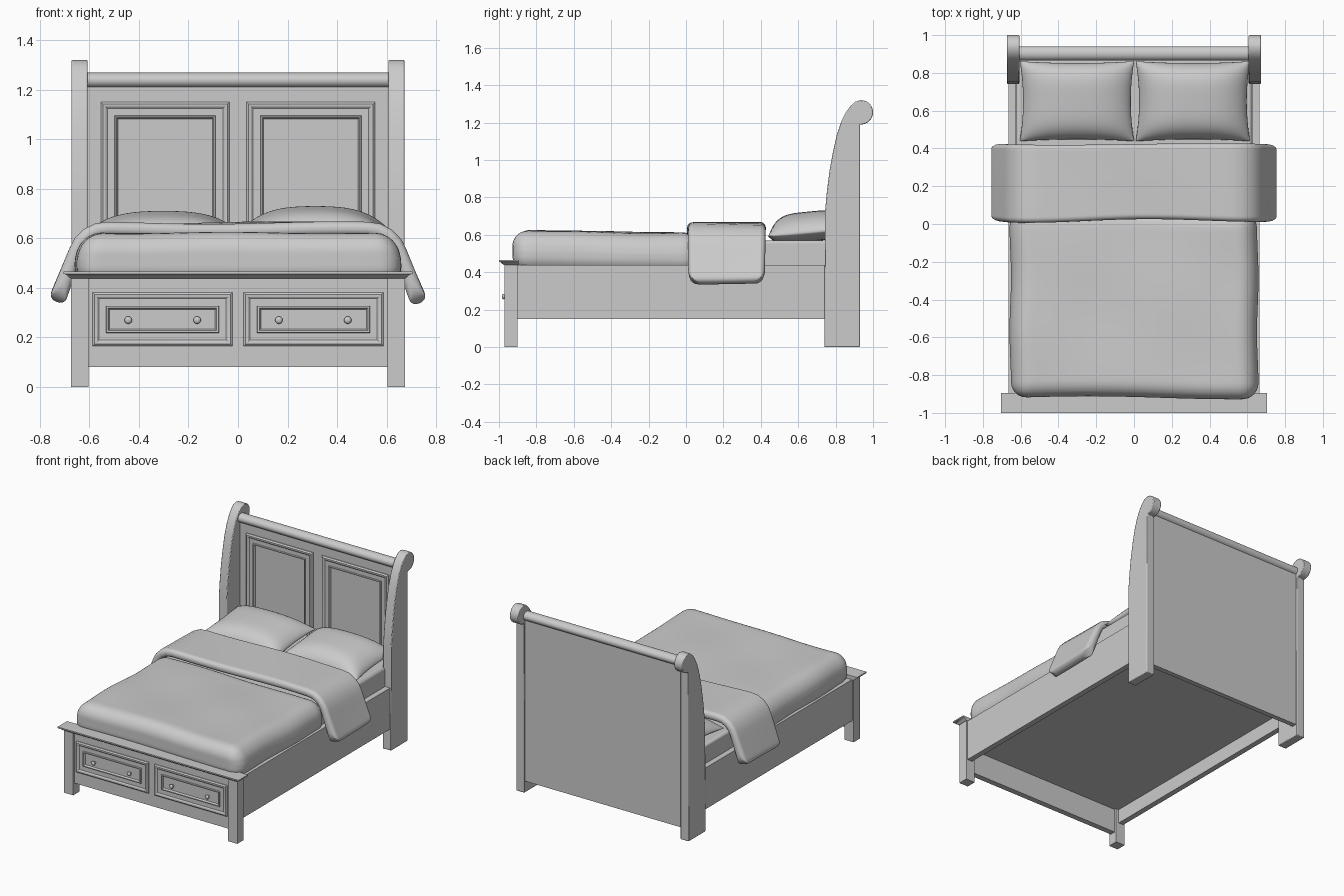
import bpy, bmesh, math
from math import sin, cos, pi
from mathutils import Vector

cube = bpy.data.objects.get("Cube")
if cube:
    bpy.data.objects.remove(cube, do_unlink=True)

GREY = (0.6, 0.6, 0.6, 1)
mat = bpy.data.materials.new("pale grey")
mat.use_nodes = True
mat.diffuse_color = GREY
mat.node_tree.nodes["Principled BSDF"].inputs["Base Color"].default_value = GREY


def finish(name, bm, angle=35, bevel=0):
    bmesh.ops.recalc_face_normals(bm, faces=bm.faces)
    mesh = bpy.data.meshes.new(name)
    bm.to_mesh(mesh)
    bm.free()
    mesh.materials.append(mat)
    mesh.shade_smooth()
    mesh.set_sharp_from_angle(angle=math.radians(angle))
    obj = bpy.data.objects.new(name, mesh)
    bpy.context.collection.objects.link(obj)
    if bevel:
        mod = obj.modifiers.new("Bevel", "BEVEL")
        mod.width, mod.segments, mod.limit_method = bevel, 2, "ANGLE"
    return obj


def loft(name, rings, **options):
    """Bridge matching rings of points and cap both ends."""
    bm = bmesh.new()
    loops = [[bm.verts.new(p) for p in ring] for ring in rings]
    for a, b in zip(loops, loops[1:]):
        for i in range(len(a)):
            j = (i + 1) % len(a)
            bm.faces.new((a[i], a[j], b[j], b[i]))
    bm.faces.new(loops[0])
    bm.faces.new(loops[-1])
    return finish(name, bm, **options)


def corners(a0, a1, b0, b1):
    return [(a0, b0), (a1, b0), (a1, b1), (a0, b1)]


def box(name, x0, x1, y0, y1, z0, z1, **options):
    return loft(name, [[(x, y, z) for x, y in corners(x0, x1, y0, y1)] for z in (z0, z1)], **options)


def moulded_panel(name, x0, x1, z0, z1, y, steps):
    """Nested rectangles, each step giving an inset and a height off the wall."""
    loft(name, [[(x, y - h, z) for x, z in corners(x0 + d, x1 - d, z0 + d, z1 - d)] for d, h in steps], angle=20)


def soft(name, cuts, shape):
    """Reshape a dense cube, with points packed towards its edges."""
    bm = bmesh.new()
    bmesh.ops.create_cube(bm, size=2)
    bmesh.ops.subdivide_edges(bm, edges=bm.edges[:], cuts=cuts, use_grid_fill=True)
    for v in bm.verts:
        v.co = shape(*(sin(c * pi / 2) for c in v.co))
    bmesh.ops.remove_doubles(bm, verts=bm.verts, dist=0.0005)
    return finish(name, bm, angle=70)


def rounded(p, half, r):
    """Pull a point of a box onto the same box with rounded edges."""
    p = Vector(p)
    core = Vector([max(-(h - r), min(h - r, c)) for c, h in zip(p, half)])
    d = p - core
    return core + d.normalized() * r if d.length > 0 else p


# Headboard: scrolled posts
scroll = [(0.935 + 0.065 * cos(a), 1.255 + 0.065 * sin(a))
          for a in [math.radians(-95 + 185 * i / 18) for i in range(19)]]
post_profile = [(0.74, 0), (0.93, 0), (0.93, 1.19)] + scroll[1:] + [
    (0.905, 1.312), (0.88, 1.29), (0.855, 1.255), (0.83, 1.205), (0.805, 1.13),
    (0.785, 1.04), (0.767, 0.94), (0.753, 0.83), (0.743, 0.72)]
for side, s in (("left", 1), ("right", -1)):
    loft(f"{side}_headboard_post", [[(s * x, y, z) for y, z in post_profile] for x in (0.607, 0.672)],
         bevel=0.005)

# Headboard: board, rolled top rail and framed panels
box("headboard", -0.61, 0.61, 0.887, 0.922, 0.08, 1.235)
circle = [(cos(2 * pi * i / 32), sin(2 * pi * i / 32)) for i in range(32)]
loft("headboard_top_rail", [[(x, 0.903 + 0.037 * c, 1.238 + 0.031 * s) for c, s in circle]
                            for x in (-0.61, 0.61)])
frame_steps = [(0, -0.005), (0, 0.006), (0.008, 0.014), (0.018, 0.012), (0.026, 0.006),
               (0.055, 0.006), (0.057, 0.015), (0.063, 0.015), (0.068, 0.002)]
for side, s in (("left", 1), ("right", -1)):
    x0, x1 = sorted((s * 0.035, s * 0.553))
    moulded_panel(f"{side}_headboard_panel", x0, x1, 0.3, 1.15, 0.887, frame_steps)

# Footboard: legs, board and flared cap
for side, s in (("left", 1), ("right", -1)):
    x0, x1 = sorted((s * 0.603, s * 0.674))
    box(f"{side}_front_leg", x0, x1, -0.97, -0.9, 0, 0.445)
box("footboard", -0.61, 0.61, -0.955, -0.915, 0.08, 0.445)
cap_steps = [(0.674, -0.972, 0.438), (0.682, -0.98, 0.443), (0.69, -0.99, 0.452),
             (0.704, -1, 0.457), (0.704, -1, 0.466)]
loft("footboard_cap", [[(x, y, z) for x, y in corners(-w, w, front, -0.895)]
                       for w, front, z in cap_steps])

# Drawer fronts and round knobs
drawer_steps = [(0, -0.005), (0, 0.006), (0.008, 0.013), (0.018, 0.011), (0.025, 0.006),
                (0.054, 0.006), (0.056, 0.014), (0.063, 0.014), (0.069, 0.002)]
knob_steps = [(0.007, -0.955), (0.007, -0.969), (0.014, -0.973), (0.015, -0.978),
              (0.011, -0.983), (0.004, -0.985)]
for side, s in (("left", 1), ("right", -1)):
    x0, x1 = sorted((s * 0.023, s * 0.587))
    moulded_panel(f"{side}_drawer_front", x0, x1, 0.165, 0.382, -0.955, drawer_steps)
    for place, x in (("inner", 0.165), ("outer", 0.443)):
        loft(f"{side}_{place}_knob", [[(s * x + r * a, y, 0.27 + r * b) for a, b in circle]
                                      for r, y in knob_steps], angle=60)

# Side rails and the base under the mattress
for side, s in (("left", 1), ("right", -1)):
    x0, x1 = sorted((s * 0.625, s * 0.664))
    box(f"{side}_side_rail", x0, x1, -0.91, 0.76, 0.15, 0.44)
box("bed_base", -0.63, 0.63, -0.92, 0.89, 0.25, 0.42)
box("mattress", -0.623, 0.623, -0.85, 0.875, 0.41, 0.57, bevel=0.015)


# Duvet: a rounded slab, wider at the bottom, with faint ripples
def duvet_shape(u, v, w):
    half = (0.655, 0.495, 0.11)
    p = rounded((u * half[0], v * half[1], w * half[2]), half, 0.085)
    ripple = 0.004 * sin(7 * p.x + 3 * p.y) * cos(8 * p.y - 2 * p.x)
    x = p.x * (1 - 0.035 * max(0, p.z / 0.11)) + 0.004 * sin(11 * p.y)
    y = p.y - 0.425 + 0.008 * cos(4 * p.x + 1)
    return Vector((x, y, 0.506 + p.z + ripple * (p.z > 0) - 0.008 * v))


soft("duvet", 36, duvet_shape)


# Folded blanket: a padded strip bent down over both sides
def blanket_shape(u, v, w):
    half = (0.91, 0.203, 0.028)
    p = rounded((u * half[0], v * half[1], w * half[2]), half, 0.027)
    flat, bend, turn = 0.53, 0.13, 1.2
    s = abs(p.x)
    # Round off the hanging corners
    over_s, over_y = max(0, s - 0.84), max(0, abs(p.y) - 0.133)
    reach = math.hypot(over_s, over_y)
    if over_s and reach > 0.07:
        s = 0.84 + over_s * 0.07 / reach
        p.y = math.copysign(0.133 + over_y * 0.07 / reach, p.y)
    t = min(max(0, (s - flat) / bend), turn)
    tail = max(0, s - flat - bend * turn)
    puff = p.z * (1 + 0.2 * tail / 0.2)
    x = min(s, flat) + (bend + puff) * sin(t) + tail * cos(turn)
    z = 0.505 + (bend + puff) * cos(t) - tail * sin(turn)
    y = 0.22 + p.y + 0.008 * cos(5 * p.x) * (p.y < 0) + 0.004 * sin(4 * p.x)
    z += 0.005 * sin(6 * p.x + 5 * p.y)
    return Vector((math.copysign(x, u), y, z))


soft("folded_blanket", 48, blanket_shape)


# Pillows: plump in the middle, pinched along the edges
def pillow(name, centre, top):
    def shape(u, v, w):
        dome = max(0, (1 - u ** 4) * (1 - v ** 4)) ** 0.6 * (1 - 0.25 * u * u)
        x = centre + 0.303 * u * (1 - 0.06 * (1 - v * v))
        y = 0.65 + 0.212 * v * (1 - 0.05 * (1 - u * u))
        seam = 0.612 + 0.02 * v
        height = (top - 0.612) if w > 0 else 0.05
        return Vector((x, y, seam + w * height * dome))
    soft(name, 24, shape)


pillow("left_pillow", 0.312, 0.724)
pillow("right_pillow", -0.302, 0.704)
